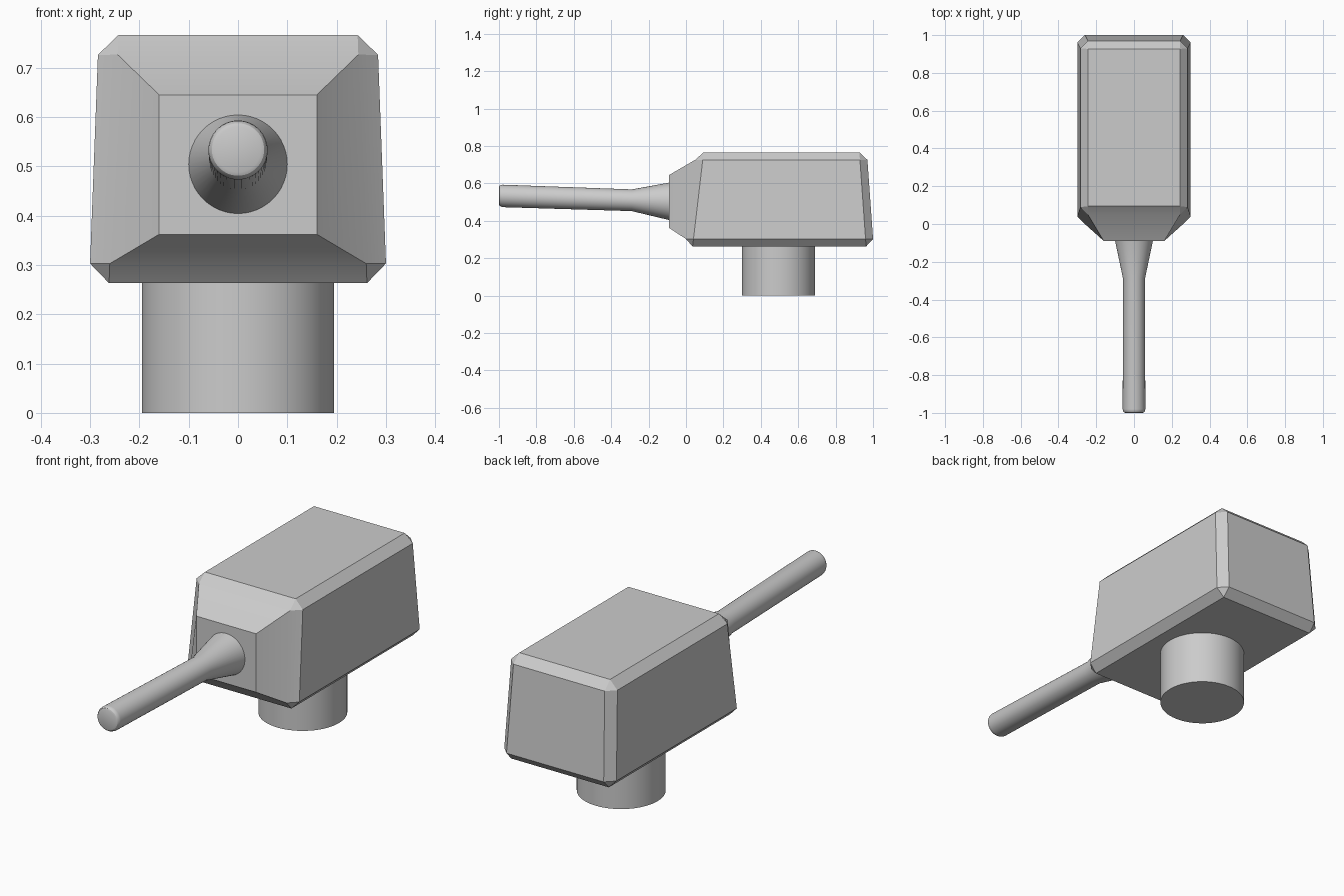
import bpy
import bmesh
from math import cos, sin, tau, radians

cube = bpy.data.objects.get("Cube")
if cube:
    bpy.data.objects.remove(cube, do_unlink=True)

grey = bpy.data.materials.new("plain grey")
grey.use_nodes = True
color = (0.6, 0.6, 0.6, 1)
grey.diffuse_color = color
grey.node_tree.nodes["Principled BSDF"].inputs["Base Color"].default_value = color


def add_part(name, bm):
    """Turn a bmesh into a named, shaded object."""
    bmesh.ops.recalc_face_normals(bm, faces=bm.faces[:])
    mesh = bpy.data.meshes.new(name)
    bm.to_mesh(mesh)
    bm.free()
    mesh.materials.append(grey)
    obj = bpy.data.objects.new(name, mesh)
    bpy.context.collection.objects.link(obj)
    bpy.ops.object.select_all(action='DESELECT')
    obj.select_set(True)
    bpy.context.view_layer.objects.active = obj
    bpy.ops.object.shade_smooth_by_angle(angle=radians(30))
    return obj


def loft(name, rings, sides=48):
    """Closed round tube through rings of (y, centre z, radius)."""
    bm = bmesh.new()
    loops = [[bm.verts.new((r * cos(tau * i / sides), y, z + r * sin(tau * i / sides)))
              for i in range(sides)] for y, z, r in rings]
    for a, b in zip(loops, loops[1:]):
        for i in range(sides):
            j = (i + 1) % sides
            bm.faces.new((a[i], a[j], b[j], b[i]))
    bm.faces.new(loops[0])
    bm.faces.new(loops[-1])
    return add_part(name, bm)


# Turret body: tapered box with chamfered edges
bm = bmesh.new()
bmesh.ops.create_cube(bm, size=2)
for v in bm.verts:
    top, back = v.co.z > 0, v.co.y > 0
    half_width = 0.2825 if top else 0.3015
    depth = (0.967 if top else 1.003) if back else (0.054 if top else -0.005)
    v.co = (half_width * v.co.x, depth, 0.766 if top else 0.263)
bmesh.ops.bevel(bm, geom=bm.edges[:], offset=0.04, segments=1,
                affect='EDGES', clamp_overlap=True)

# Nose: pull the front face out into a smaller mantlet
bm.normal_update()
front = min(bm.faces, key=lambda f: f.normal.y)
nose = bmesh.ops.extrude_discrete_faces(bm, faces=[front])["faces"][0]
for v in nose.verts:
    v.co = (0.16 if v.co.x > 0 else -0.16, -0.09, 0.645 if v.co.z > 0.5 else 0.362)
add_part("turret_body", bm)

# Gun barrel with flared root and rounded muzzle
loft("gun_barrel", [
    (-1.0, 0.534, 0.046), (-0.997, 0.534, 0.053), (-0.99, 0.534, 0.058),
    (-0.98, 0.533, 0.060), (-0.29, 0.510, 0.058), (-0.085, 0.504, 0.101)])

# Turret ring pedestal
bm = bmesh.new()
bmesh.ops.create_cone(bm, cap_ends=True, segments=64, radius1=0.195, radius2=0.195, depth=0.28)
bmesh.ops.translate(bm, verts=bm.verts, vec=(0, 0.495, 0.14))
add_part("turret_pedestal", bm)
